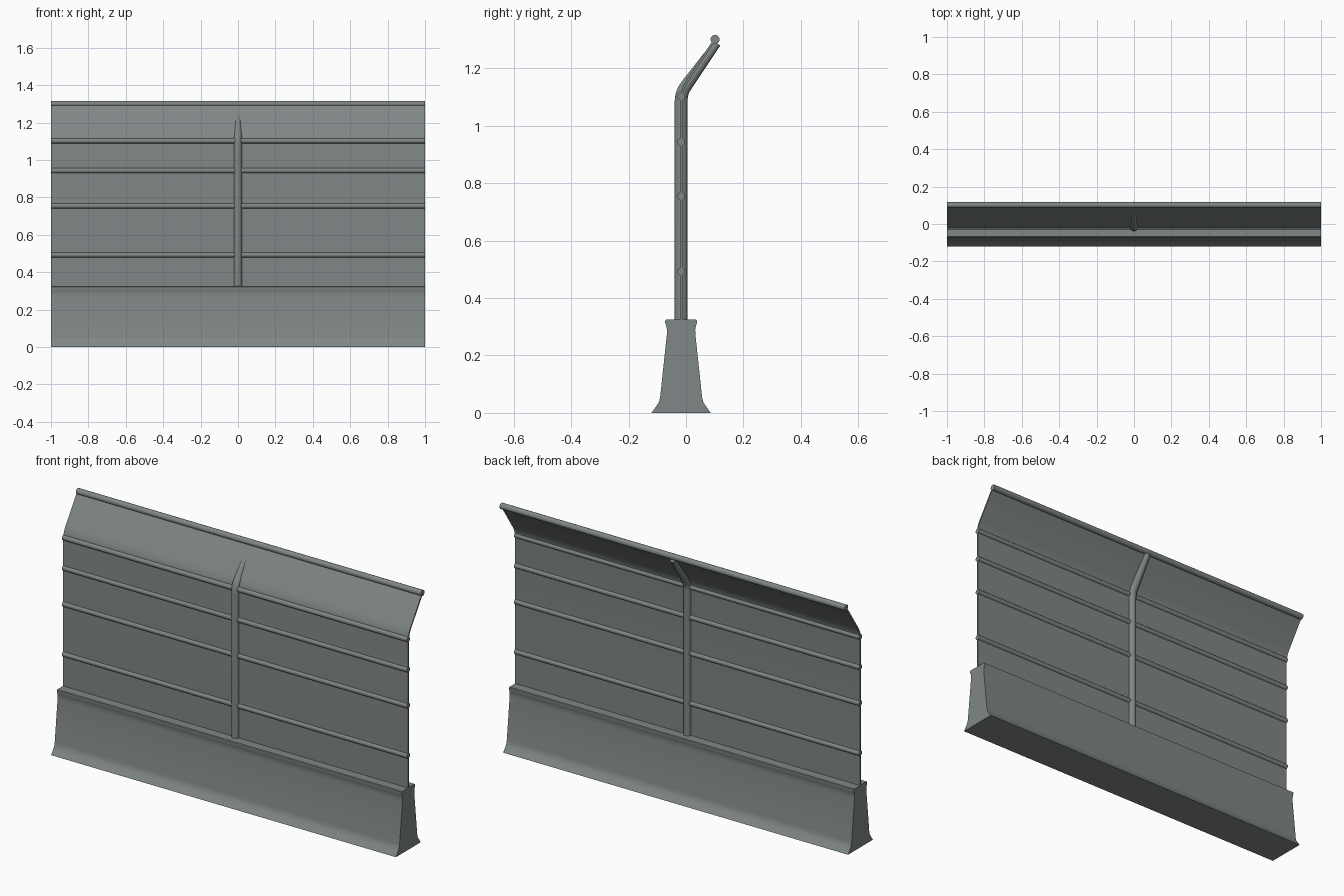
import bpy, bmesh, math
from mathutils import Vector

if "Cube" in bpy.data.objects:
    bpy.data.objects.remove(bpy.data.objects["Cube"])

mat = bpy.data.materials.new("weathered grey green")
mat.diffuse_color = (0.215, 0.243, 0.236, 1)
mat.use_nodes = True
mat.node_tree.nodes["Principled BSDF"].inputs["Base Color"].default_value = mat.diffuse_color
YC = -0.017  # centre plane of the barrier


def finish(bm, name, angle=35):
    bmesh.ops.recalc_face_normals(bm, faces=bm.faces)
    me = bpy.data.meshes.new(name)
    bm.to_mesh(me)
    bm.free()
    me.materials.append(mat)
    ob = bpy.data.objects.new(name, me)
    bpy.context.collection.objects.link(ob)
    bpy.ops.object.select_all(action='DESELECT')
    ob.select_set(True)
    bpy.context.view_layer.objects.active = ob
    bpy.ops.object.shade_smooth_by_angle(angle=math.radians(angle))
    return ob


def loft(rings, name, angle=35):
    bm = bmesh.new()
    vs = [[bm.verts.new(p) for p in r] for r in rings]
    n = len(vs[0])
    for a, b in zip(vs, vs[1:]):
        for i in range(n):
            j = (i + 1) % n
            bm.faces.new((a[i], a[j], b[j], b[i]))
    bm.faces.new(vs[0])
    bm.faces.new(vs[-1])
    return finish(bm, name, angle)


def extrude_x(profile, name, angle=35):
    return loft([[(x, y, z) for y, z in profile] for x in (-1, 1)], name, angle)


def rod(y, z, r, name, sides=20):
    steps = [2 * math.pi * i / sides for i in range(sides)]
    extrude_x([(y + r * math.cos(t), z + r * math.sin(t)) for t in steps], name)


# Concrete base: mirrored half profile (half width, height)
half = [(0.103, 0), (0.086, 0.024), (0.077, 0.038), (0.073, 0.055),
        (0.050, 0.270), (0.049, 0.288), (0.051, 0.300), (0.056, 0.316),
        (0.055, 0.322), (0.051, 0.325)]
base = [(YC + w, z) for w, z in half] + [(YC - w, z) for w, z in reversed(half)]
extrude_x(base, "concrete_base")

# Thin panel with a backward bend at the top
path = [(YC, 0.30), (YC, 0.60), (YC, 1.09), (-0.015, 1.112), (-0.009, 1.132),
        (0.003, 1.154), (0.101, 1.300)]
T = 0.004
front, back = [], []
for i, p in enumerate(path):
    a, b = path[max(i - 1, 0)], path[min(i + 1, len(path) - 1)]
    d = Vector((b[0] - a[0], b[1] - a[1])).normalized()
    front.append((p[0] - d.y * T, p[1] + d.x * T))
    back.append((p[0] + d.y * T, p[1] - d.x * T))
extrude_x(front + back[::-1], "bent_panel")

# Central post, swept along the same bend and tapering
spine = [(YC, 0.30, 0.0225), (YC, 1.085, 0.0225), (-0.015, 1.105, 0.022),
         (-0.009, 1.123, 0.0215), (0.003, 1.142, 0.021), (0.108, 1.287, 0.014)]
rings = []
for i, (y, z, r) in enumerate(spine):
    a, b = spine[max(i - 1, 0)], spine[min(i + 1, len(spine) - 1)]
    d = Vector((b[0] - a[0], b[1] - a[1])).normalized()
    ring = []
    for k in range(24):
        t = 2 * math.pi * k / 24
        s = r * math.sin(t)
        ring.append((min(r, 0.0215) * math.cos(t), y + d.y * s, z - d.x * s))
    rings.append(ring)
loft(rings, "centre_post")

# Horizontal rails and the top rail
for i, z in enumerate((0.492, 0.754, 0.943, 1.102)):
    rod(YC, z, 0.0135, f"rail_{i + 1}")
rod(0.101, 1.300, 0.0155, "top_rail")
